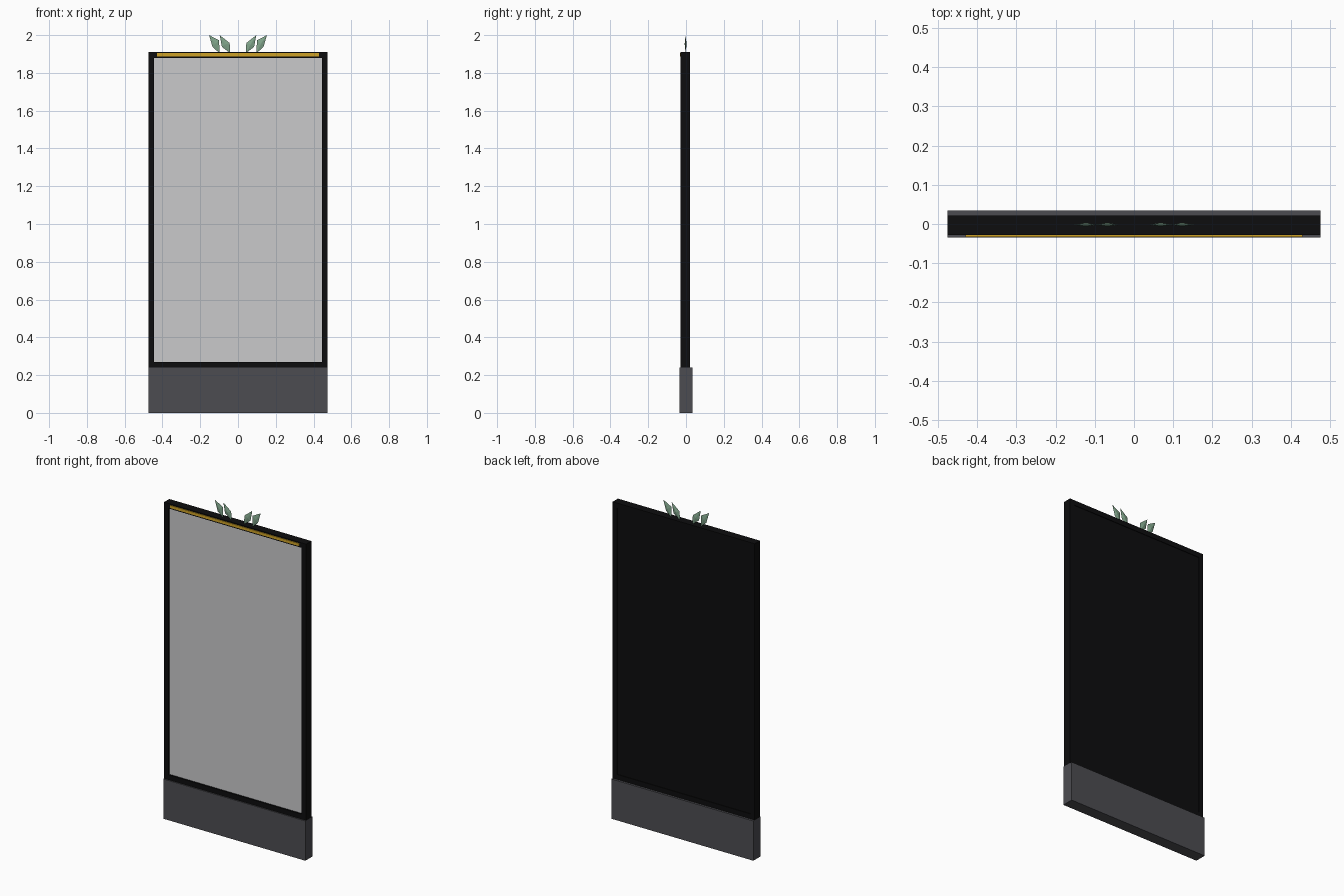
import bpy, bmesh

if "Cube" in bpy.data.objects:
    bpy.data.objects.remove(bpy.data.objects["Cube"])


def material(name, rgb):
    m = bpy.data.materials.new(name)
    m.diffuse_color = (*rgb, 1)
    m.use_nodes = True
    m.node_tree.nodes["Principled BSDF"].inputs["Base Color"].default_value = m.diffuse_color
    return m


black = material("black_metal", (0.004, 0.004, 0.0045))
grey = material("dark_grey_base", (0.073, 0.073, 0.083))
glass = material("pale_grey_mirror", (0.59, 0.59, 0.60))
gold = material("gold_trim", (0.62, 0.36, 0.02))
green = material("leaf_green", (0.22, 0.38, 0.26))


def finish(name, bm, mat):
    bmesh.ops.recalc_face_normals(bm, faces=bm.faces)
    me = bpy.data.meshes.new(name)
    bm.to_mesh(me)
    bm.free()
    me.materials.append(mat)
    ob = bpy.data.objects.new(name, me)
    bpy.context.collection.objects.link(ob)
    return ob


def box(name, x, y, z, mat):
    bm = bmesh.new()
    bmesh.ops.create_cube(bm, size=1)
    for v in bm.verts:
        v.co = [r[0] if c < 0 else r[1] for c, r in zip(v.co, (x, y, z))]
    return finish(name, bm, mat)


W, B = 0.475, 0.03           # half width, frame border
Z0, Z1 = 0.24, 1.91          # frame bottom and top
FY = (-0.028, 0.022)         # frame depth

# Plinth
box("base", (-W, W), (-0.035, 0.035), (0, Z0), grey)

# Frame bars
box("frame_bottom", (-W, W), FY, (Z0, Z0 + B), black)
box("frame_top", (-W, W), FY, (Z1 - B, Z1), black)
for side, a, b in (("left", -W, -W + B), ("right", W - B, W)):
    box("frame_" + side, (a, b), FY, (Z0 + B, Z1 - B), black)

# Recessed panel and back plate
inner_x, inner_z = (-W + B, W - B), (Z0 + B, Z1 - B)
box("front_panel", inner_x, (-0.018, -0.010), inner_z, glass)
box("back_panel", inner_x, (-0.010, 0.018), inner_z, black)

# Gold strip on the top bar
box("gold_strip", (-0.43, 0.43), (-0.033, FY[0]), (1.888, 1.904), gold)


# Leaves: flat faceted kites, mirrored about x = 0
def leaf(name, outline, sign):
    bm = bmesh.new()
    rim = [bm.verts.new((sign * x, -0.002, z)) for x, z in outline]
    cx = sign * sum(p[0] for p in outline) / 4
    cz = sum(p[1] for p in outline) / 4
    for y in (-0.007, 0.003):
        apex = bm.verts.new((cx, y, cz))
        for i in range(4):
            bm.faces.new((rim[i], rim[(i + 1) % 4], apex))
    finish(name, bm, green)


outer = [(0.153, 2.0), (0.100, 1.972), (0.098, 1.905), (0.135, 1.937)]
inner = [(0.097, 2.0), (0.044, 1.958), (0.042, 1.905), (0.085, 1.937)]
for side, s in (("left", -1), ("right", 1)):
    leaf("outer_leaf_" + side, outer, s)
    leaf("inner_leaf_" + side, inner, s)
